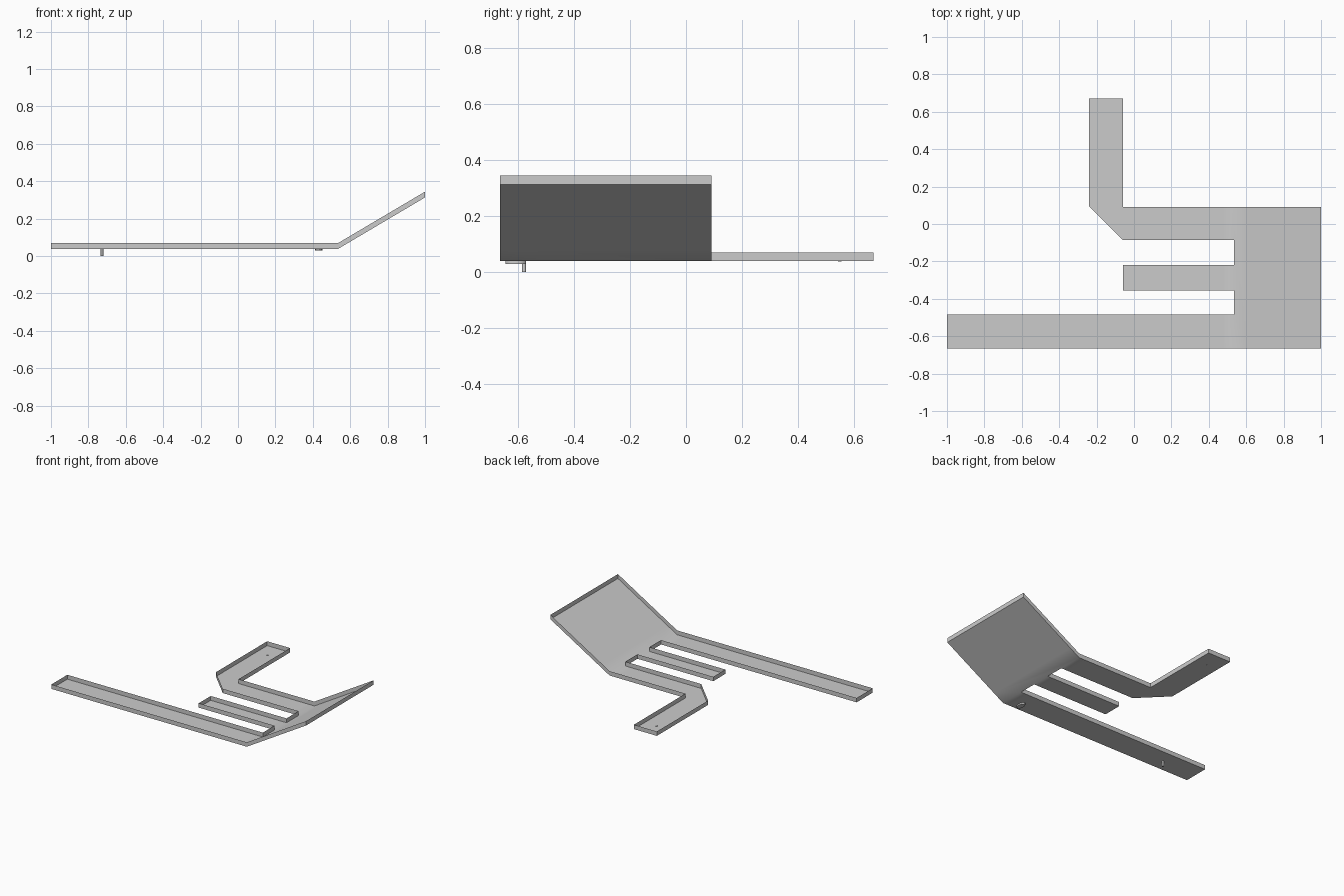
import bpy, bmesh, math
from mathutils import Matrix

if "Cube" in bpy.data.objects:
    bpy.data.objects.remove(bpy.data.objects["Cube"])

BEND_X, FLOOR_Z, RIM = 0.535, 0.038, 0.031
SLOPE = (0.313 - FLOOR_Z) / (1 - BEND_X)

# Outline of the tray seen from above
OUTLINE = [(-1, -0.665), (1, -0.665), (1, 0.092), (-0.06, 0.092),
           (-0.06, 0.67), (-0.24, 0.67), (-0.24, 0.095), (-0.06, -0.085),
           (BEND_X, -0.085), (BEND_X, -0.22), (-0.06, -0.22), (-0.06, -0.355),
           (BEND_X, -0.355), (BEND_X, -0.485), (-1, -0.485)]


def finish(bm, name, angle=40):
    mesh = bpy.data.meshes.new(name)
    bm.to_mesh(mesh)
    bm.free()
    obj = bpy.data.objects.new(name, mesh)
    bpy.context.collection.objects.link(obj)
    bpy.context.view_layer.objects.active = obj
    obj.select_set(True)
    bpy.ops.object.shade_smooth_by_angle(angle=math.radians(angle))
    obj.select_set(False)
    return obj


def peg(name, x, y, z0, z1, rx, ry, sides):
    bm = bmesh.new()
    bmesh.ops.create_cone(bm, cap_ends=True, segments=sides, radius1=1, radius2=1, depth=1)
    bm.transform(Matrix.Translation((x, y, (z0 + z1) / 2)) @ Matrix.Diagonal((rx, ry, z1 - z0, 1)))
    return finish(bm, name)


# Tray floor, cut across at the bend and just beside it
bm = bmesh.new()
bm.faces.new([bm.verts.new((x, y, FLOOR_Z)) for x, y in OUTLINE])
for cut in (0.48, BEND_X, 0.61):
    bmesh.ops.bisect_plane(bm, geom=bm.verts[:] + bm.edges[:] + bm.faces[:], dist=1e-5,
                           plane_co=(cut, 0, 0), plane_no=(1, 0, 0))

# Thin rim pulled up from every outer edge
border = [e for e in bm.edges if e.is_boundary]
ret = bmesh.ops.extrude_edge_only(bm, edges=border)
for v in ret["geom"]:
    if isinstance(v, bmesh.types.BMVert):
        v.co.z += RIM

# Tilt the end plate upward beyond the bend
for v in bm.verts:
    v.co.z += max(0, v.co.x - BEND_X) * SLOPE
bm.normal_update()
finish(bm, "tray")

# Small fittings under and on the tray
peg("support_pin", -0.727, -0.579, 0.0, FLOOR_Z, 0.007, 0.007, 12)
peg("under_pad", 0.432, -0.609, 0.028, FLOOR_Z, 0.019, 0.037, 12)
peg("floor_stud", -0.153, 0.55, FLOOR_Z - 0.001, FLOOR_Z + 0.004, 0.006, 0.006, 12)
